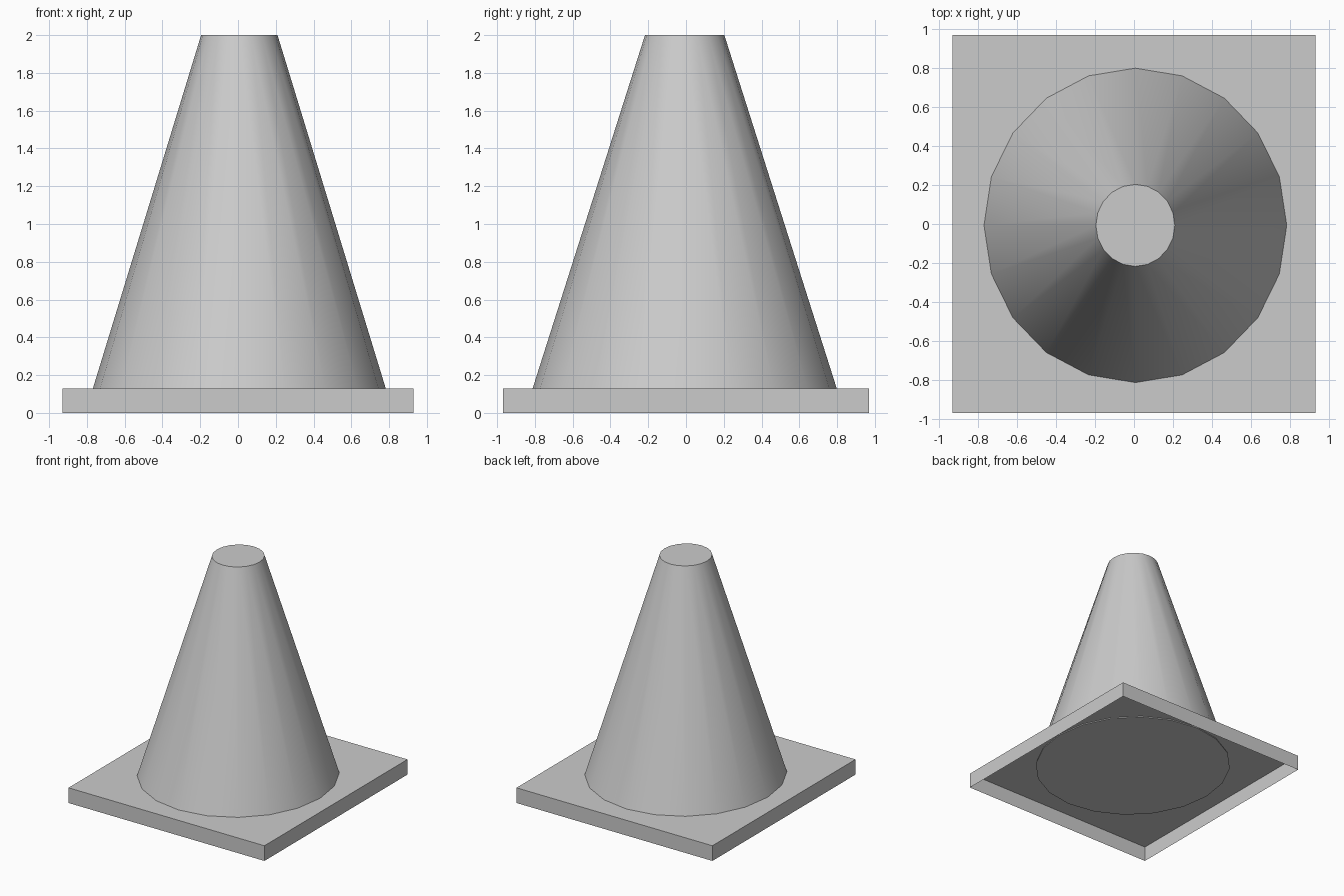
import bpy, bmesh
from mathutils import Matrix

if "Cube" in bpy.data.objects:
    bpy.data.objects.remove(bpy.data.objects["Cube"])


def make_object(name, bm):
    bmesh.ops.recalc_face_normals(bm, faces=bm.faces)
    mesh = bpy.data.meshes.new(name)
    bm.to_mesh(mesh)
    bm.free()
    obj = bpy.data.objects.new(name, mesh)
    bpy.context.collection.objects.link(obj)
    return obj


PLATE_TOP = 0.13

# Base plate: thin-walled rectangular tray, open underneath
bm = bmesh.new()
bmesh.ops.create_cube(bm, size=1, matrix=Matrix.Translation((0, 0, PLATE_TOP / 2))
                      @ Matrix.Diagonal((1.856, 1.936, PLATE_TOP, 1)))
bottom = min(bm.faces, key=lambda f: f.calc_center_median().z)
bmesh.ops.recalc_face_normals(bm, faces=bm.faces)
mesh_plate = bm
bmesh.ops.delete(bm, geom=[bottom], context='FACES_ONLY')
make_object("base_plate", mesh_plate)

# Cone body: 20-sided, slightly wider in y, its foot just below the plate
FOOT, TOP = 0.12, 2.0
bm = bmesh.new()
bmesh.ops.create_cone(bm, cap_ends=True, segments=20, radius1=0.808, radius2=0.21,
                      depth=TOP - FOOT,
                      matrix=Matrix.Translation((0.007, -0.007, (TOP + FOOT) / 2))
                      @ Matrix.Diagonal((0.963, 1, 1, 1)))
body = make_object("cone_body", bm)
bpy.context.view_layer.objects.active = body
body.select_set(True)
bpy.ops.object.shade_smooth_by_angle(angle=0.7)
